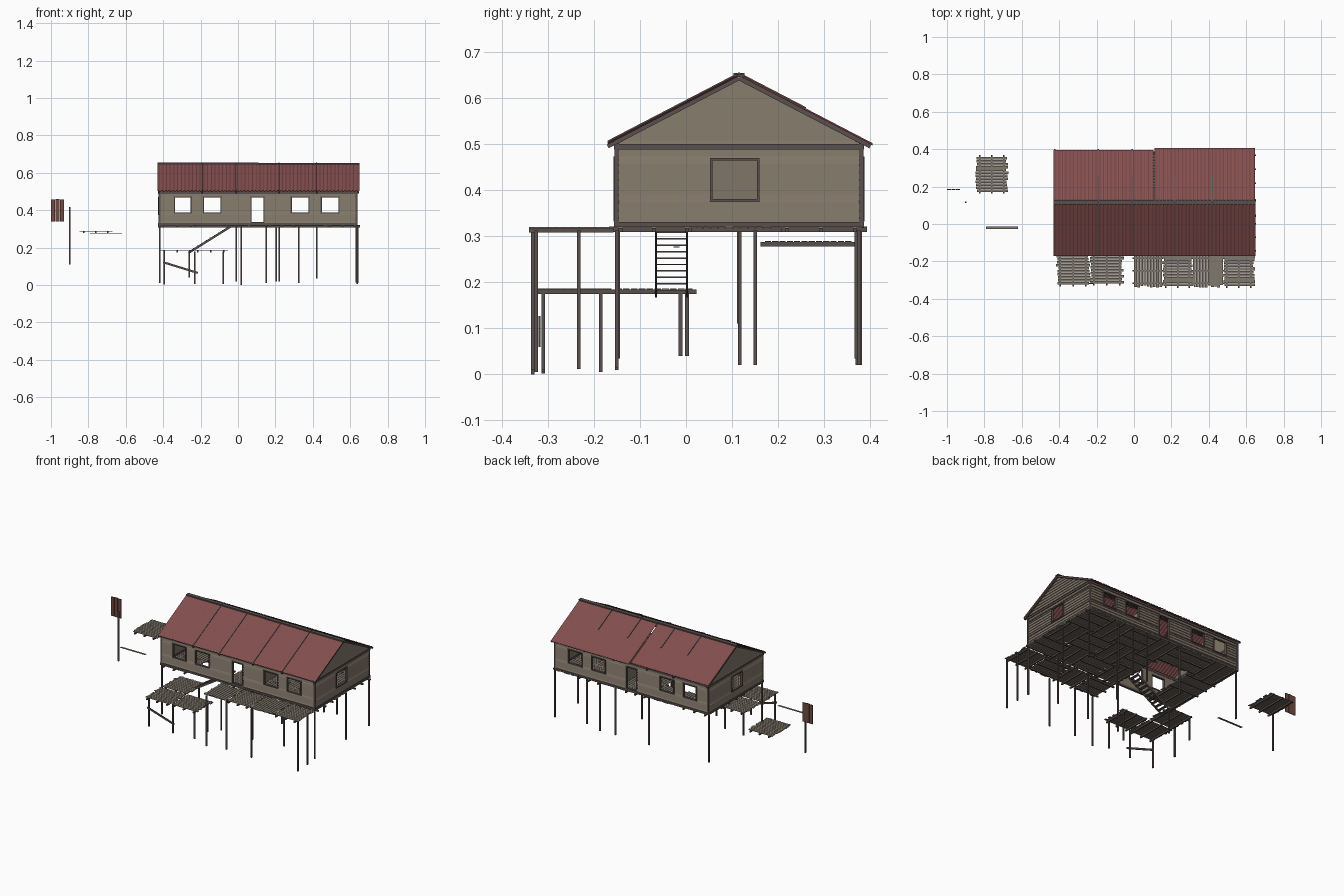
import bpy, bmesh, math, random
from mathutils import Vector as V

if "Cube" in bpy.data.objects:
    bpy.data.objects.remove(bpy.data.objects["Cube"])
random.seed(4)

def mat(name, c):
    m = bpy.data.materials.new(name)
    m.diffuse_color = (*c, 1)
    m.use_nodes = True
    m.node_tree.nodes["Principled BSDF"].inputs["Base Color"].default_value = m.diffuse_color
    return m

WALL = mat("siding", (0.22, 0.18, 0.14))
ROOF = mat("roof_red", (0.24, 0.08, 0.08))
DARK = mat("dark_wood", (0.10, 0.08, 0.075))
DECK = mat("deck_wood", (0.22, 0.19, 0.15))
SIGN = mat("sign_wood", (0.16, 0.07, 0.055))

def finish(name, bm, m):
    bmesh.ops.recalc_face_normals(bm, faces=bm.faces[:])
    me = bpy.data.meshes.new(name)
    bm.to_mesh(me)
    bm.free()
    me.materials.append(m)
    o = bpy.data.objects.new(name, me)
    bpy.context.collection.objects.link(o)
    return o

def hexa(bm, pts):
    v = [bm.verts.new(p) for p in pts]
    for f in ((0, 1, 2, 3), (4, 5, 6, 7), (0, 1, 5, 4), (1, 2, 6, 5), (2, 3, 7, 6), (3, 0, 4, 7)):
        bm.faces.new([v[i] for i in f])

def box(bm, x0, x1, y0, y1, z0, z1):
    hexa(bm, [(x, y, z) for z in (z0, z1) for x, y in ((x0, y0), (x1, y0), (x1, y1), (x0, y1))])

def beam(bm, p, q, w, h):
    p, q = V(p), V(q)
    d = (q - p).normalized()
    s = d.cross(V((0, 0, 1)))
    s = s.normalized() if s.length > 1e-4 else V((1, 0, 0))
    u = s.cross(d)
    s, u = s * w / 2, u * h / 2
    hexa(bm, [e + a for e in (p, q) for a in (s + u, s - u, -s - u, u - s)])

# House dimensions
X0, X1, Y0, Y1, ZF, ZE = -0.42, 0.633, -0.15, 0.38, 0.325, 0.503
YR, ZR, SLOPE = 0.115, 0.645, 0.52
def roof_z(y):
    return ZR - SLOPE * abs(y - YR)

# Clapboard walls: rows of tapered boards split at the openings (s0, s1, z0, z1)
def wall(name, o, d, n, length, holes, gable=False):
    o, d, n = V(o), V(d), V(n)
    top = ZR - 0.004 if gable else ZE
    rows = {round(ZF + 0.0165 * i, 4) for i in range(40) if ZF + 0.0165 * i < top - 0.004}
    rows = sorted(rows | {top} | {h for a in holes for h in a[2:]} | ({ZE} if gable else set()))
    def span(z):
        if z <= ZE:
            return 0, length
        half = max((ZR - 0.003 - z) / SLOPE, 0.001)
        return max(0, YR - Y0 - half), min(length, YR - Y0 + half)
    bm = bmesh.new()
    P = lambda s, z, k: o + d * s + n * k + V((0, 0, z))
    for z0, z1 in zip(rows, rows[1:]):
        (a0, b0), (a1, b1) = span(z0), span(z1)
        cuts = sorted(h for h in holes if h[2] < (z0 + z1) / 2 < h[3])
        left = [(a0, a1)] + [(h[1], h[1]) for h in cuts]
        right = [(h[0], h[0]) for h in cuts] + [(b0, b1)]
        for (l0, l1), (r0, r1) in zip(left, right):
            hexa(bm, [P(l0, z0, -.004), P(r0, z0, -.004), P(r0, z0, .004), P(l0, z0, .004),
                      P(l1, z1, -.004), P(r1, z1, -.004), P(r1, z1, .001), P(l1, z1, .001)])
    finish(name, bm, WALL)
    # Frames around the openings
    bm = bmesh.new()
    t = 0.003
    for s0, s1, z0, z1 in holes:
        for s in (s0, s1):
            beam(bm, P(s, z0, 0), P(s, z1, 0), 2 * t if abs(d.x) else .014, .014 if abs(d.x) else 2 * t)
        for z in (z0, z1):
            beam(bm, P(s0 - t, z, 0), P(s1 + t, z, 0), 0.014, 2 * t)
    finish(name + "_frames", bm, DARK)

long_holes = [(a - X0, b - X0, z, 0.47) for a, b, z in
              ((-.34, -.25, .385), (-.185, -.09, .385), (.07, .14, .335), (.285, .38, .385), (.445, .54, .385))]
end_hole = [(0.055 - Y0, 0.157 - Y0, 0.378, 0.467)]
wall("front_wall", (X0, Y0, 0), (1, 0, 0), (0, -1, 0), X1 - X0, long_holes)
wall("back_wall", (X0, Y1, 0), (1, 0, 0), (0, 1, 0), X1 - X0, long_holes)
wall("right_wall", (X1, Y0, 0), (0, 1, 0), (1, 0, 0), Y1 - Y0, end_hole, True)
wall("left_wall", (X0, Y0, 0), (0, 1, 0), (-1, 0, 0), Y1 - Y0, end_hole, True)

# Room divider
bm = bmesh.new()
box(bm, .2, .206, Y0, Y1, ZF, ZE)
finish("inner_wall", bm, WALL)

# Corner boards, sill and eave beams
bm = bmesh.new()
for x in (X0, X1):
    for y in (Y0, Y1):
        box(bm, x - .005, x + .005, y - .005, y + .005, ZF, ZE)
    for z in (ZF, 0.494):
        beam(bm, (x, Y0 - .006, z), (x, Y1 + .006, z), .013, .012)
for y in (Y0, Y1):
    for z in (ZF, 0.494):
        beam(bm, (X0, y, z), (X1, y, z), .012, .012)
finish("wall_trim", bm, DARK)

# Corrugated roof sheets
def sheet(name, xa, xb, ye):
    bm = bmesh.new()
    n = int((xb - xa) / 0.005)
    prev = None
    for i in range(n + 1):
        x = xa + (xb - xa) * i / n
        w = 0.006 + (0.0018, 0.0018, -0.0018, -0.0018)[i % 4]
        cur = [bm.verts.new((x, y, roof_z(y) + w)) for y in (YR, ye)]
        if prev:
            bm.faces.new((prev[0], cur[0], cur[1], prev[1]))
        prev = cur
    o = finish(name, bm, ROOF)
    o.modifiers.new("thickness", "SOLIDIFY").thickness = 0.0015
sheet("front_roof", -.43, .65, -.17)
sheet("back_roof_left", -.43, .105, .395)
sheet("back_roof_right", .11, .648, .405)

# Ridge cap, rafters below and seam battens above the sheets
bm = bmesh.new()
for xa, xb, z in ((-.43, .11, .651), (.105, .65, .649)):
    for s in (-1, 1):
        beam(bm, (xa, YR + s * .006, z), (xb, YR + s * .006, z), .012, .007)
for x in (-.425, -.19, -.01, .22, .42, .642):
    for ye in (-.17, .4):
        beam(bm, (x, YR, ZR - .002), (x, ye, roof_z(ye) - .002), .008, .009)
for x in (-.19, -.01, .22, .42):
    for ye in (-.17, .26):
        beam(bm, (x, YR, ZR + .009), (x, ye, roof_z(ye) + .009), .005, .003)
finish("roof_frame", bm, DARK)

# Plank tiles: loose planks with uneven ends on three joists
def tile(name, x0, x1, y0, y1, z, along_x=True):
    planks, joists = bmesh.new(), bmesh.new()
    a0, a1, b0, b1 = (x0, x1, y0, y1) if along_x else (y0, y1, x0, x1)
    def put(bm, p0, p1, q0, q1, za, zb, swap):
        box(bm, *((q0, q1, p0, p1) if swap else (p0, p1, q0, q1)), za, zb)
    n = max(4, round((b1 - b0) / 0.0165))
    step = (b1 - b0) / n
    for i in range(n):
        j, k = random.uniform(-.008, .006), random.uniform(-.006, .008)
        b = b0 + i * step
        put(planks, a0 + j, a1 + k, b + .0012, b + step - .0012, z - .003, z, not along_x)
    for t in (.1, .5, .9):
        a = a0 + (a1 - a0) * t
        put(joists, a - .004, a + .004, b0 - .008, b1 + .008, z - .012, z - .003, not along_x)
    finish(name + "_planks", planks, DECK)
    finish(name + "_joists", joists, DARK)

cols = [-.42, -.235, 0, .155, .315, .48, .645]
rows = [-.16, .02, .2, .385]
for i in range(6):
    for j in range(3):
        if not (i == 1 and j < 2):           # stair opening
            tile("floor_%d_%d" % (i, j), cols[i], cols[i + 1], rows[j], rows[j + 1], .321, (i + j) % 2 == 0)
for i in range(2, 6):
    tile("front_deck_%d" % i, cols[i], cols[i + 1] - .004, -.333, -.165, .32, i % 2 == 1)
tile("low_deck_left", -.41, -.24, -.325, -.165, .187)
tile("low_deck_right", -.233, -.06, -.32, -.16, .187)
tile("stair_landing", -.41, -.24, -.155, .015, .187)
tile("spare_tile", -.84, -.68, .17, .36, .29)

# Stilts: x, y, bottom, top
bm = bmesh.new()
for x, y, a, b in [
        (.018, -.333, 0, .312), (.15, -.325, .01, .312), (.325, -.333, .01, .312), (.638, -.325, .005, .312),
        (.64, -.233, .012, .312), (.632, -.15, .015, .312), (.42, -.147, .035, .312), (.205, -.15, .02, .312),
        (-.01, -.15, .02, .312), (-.418, -.15, .01, .318), (.22, .117, .02, .312), (.635, .15, .02, .312),
        (-.418, .372, .02, .312), (-.01, .375, .02, .312), (.22, .375, .02, .312), (.325, .378, .02, .312),
        (.638, .375, .02, .312), (.42, .37, .035, .312),
        (-.395, -.31, .002, .18), (-.23, -.31, .005, .18), (-.08, -.31, .01, .18), (-.08, -.185, .005, .18),
        (-.26, -.012, .04, .18), (-.395, .002, .04, .18)]:
    box(bm, x - .004, x + .004, y - .004, y + .004, a, b)
finish("stilts", bm, DARK)

# Loose brace below the low deck
bm = bmesh.new()
beam(bm, (-.4, -.318, .122), (-.215, -.318, .065), .005, .011)
finish("low_brace", bm, DARK)

# Stairs up through the floor
bm = bmesh.new()
for y in (-.065, .002):
    beam(bm, (-.265, y, .172), (-.02, y, .325), .004, .012)
for i in range(11):
    t = (i + .5) / 11
    x, z = -.265 + .245 * t, .176 + .153 * t
    box(bm, x - .009, x + .009, -.064, .001, z - .0015, z + .0015)
finish("stairs", bm, DARK)

# Detached pieces: sign board, pole and plank
bm = bmesh.new()
for i in range(3):
    x = -1 + i * .0235
    box(bm, x, x + .0225, .182, .186, .34, .458 + .002 * (i % 2))
finish("sign_board", bm, SIGN)
bm = bmesh.new()
box(bm, -.904, -.896, .111, .119, .11, .418)
finish("sign_pole", bm, DARK)
bm = bmesh.new()
box(bm, -.79, -.62, -.027, -.014, .276, .278)
finish("loose_plank", bm, DECK)
